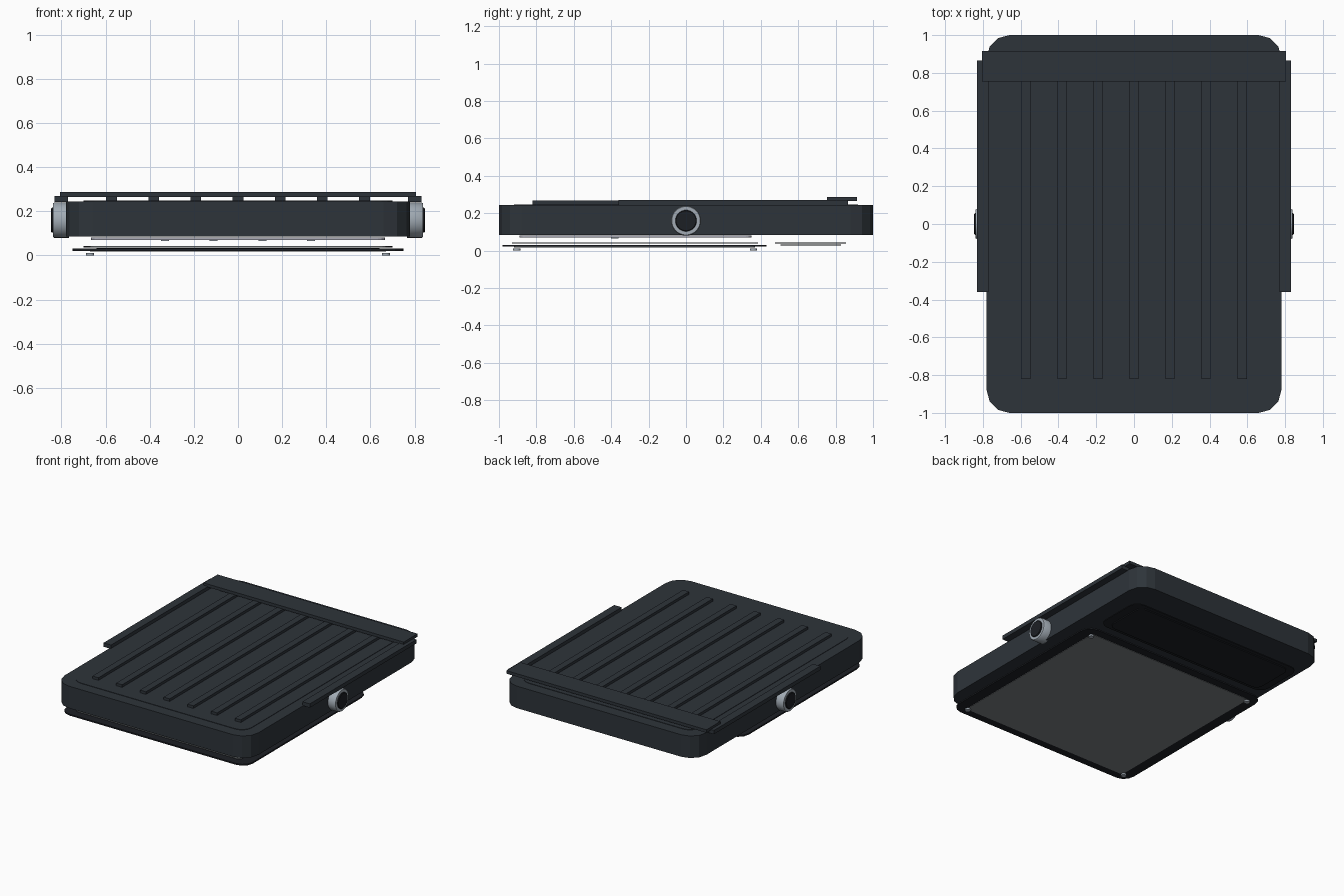
import bpy, bmesh, math
from mathutils import Matrix

if "Cube" in bpy.data.objects:
    bpy.data.objects.remove(bpy.data.objects["Cube"])


def material(name, rgb):
    m = bpy.data.materials.new(name)
    m.diffuse_color = (*rgb, 1)
    m.use_nodes = True
    m.node_tree.nodes["Principled BSDF"].inputs["Base Color"].default_value = m.diffuse_color
    return m


DARK = material("dark_shell", (0.027, 0.034, 0.042))
BLACK = material("black_trim", (0.012, 0.014, 0.018))
GLASS = material("grey_glass", (0.20, 0.22, 0.23))
METAL = material("metal", (0.36, 0.41, 0.46))
SHEET = material("pale_sheet", (0.40, 0.40, 0.47))


def finish(bm, name, mat, smooth=False):
    bmesh.ops.recalc_face_normals(bm, faces=bm.faces[:])
    me = bpy.data.meshes.new(name)
    bm.to_mesh(me)
    bm.free()
    me.materials.append(mat)
    ob = bpy.data.objects.new(name, me)
    bpy.context.collection.objects.link(ob)
    if smooth:
        bpy.context.view_layer.objects.active = ob
        ob.select_set(True)
        bpy.ops.object.shade_smooth_by_angle(angle=math.radians(35))
        ob.select_set(False)
    return ob


def slab(name, x, y, z, mat, corner=0, segments=3):
    """Flat block from (min, max) ranges, with rounded upright corners."""
    bm = bmesh.new()
    bmesh.ops.create_cube(bm, size=1)
    for v in bm.verts:
        v.co = [r[0] + (c + 0.5) * (r[1] - r[0]) for c, r in zip(v.co, (x, y, z))]
    if corner:
        upright = [e for e in bm.edges
                   if abs(e.verts[0].co.z - e.verts[1].co.z) > 1e-5]
        bmesh.ops.bevel(bm, geom=upright, offset=corner, segments=segments,
                        profile=0.5, affect='EDGES')
    return finish(bm, name, mat)


def lathe(name, profile, matrix, mat, sides=32):
    """Spin a closed (radius, height) profile about z, then place it."""
    bm = bmesh.new()
    vs = [bm.verts.new((r, 0, h)) for r, h in profile]
    es = [bm.edges.new((vs[i], vs[(i + 1) % len(vs)])) for i in range(len(vs))]
    bmesh.ops.spin(bm, geom=vs + es, cent=(0, 0, 0), axis=(0, 0, 1),
                   angle=math.tau, steps=sides, use_duplicate=False)
    bmesh.ops.remove_doubles(bm, verts=bm.verts[:], dist=1e-5)
    bmesh.ops.transform(bm, matrix=matrix, verts=bm.verts[:])
    return finish(bm, name, mat, smooth=True)


# Main shell and the shallow raised panel on its top
slab("body", (-0.78, 0.78), (-1, 1), (0.085, 0.245), DARK, 0.12)
slab("top_panel", (-0.70, 0.70), (-0.92, 0.92), (0.24, 0.248), DARK, 0.08, 4)

# Seven long ribs and the cross bar over their rear ends
for i in range(7):
    cx = (i - 3) * 0.191
    slab(f"rib_{i + 1}", (cx - 0.024, cx + 0.024), (-0.82, 0.82), (0.243, 0.267), DARK)
slab("rear_bar", (-0.805, 0.805), (0.755, 0.915), (0.265, 0.287), DARK)

for s, side in ((-1, "left"), (1, "right")):
    # Side rails
    slab(f"{side}_rail", sorted((s * 0.77, s * 0.83)), (-0.36, 0.865),
         (0.242, 0.27), DARK)
    # Round side port: metal ring with dark centre
    place = Matrix.Translation((0, 0, 0.16)) @ Matrix.Rotation(s * math.pi / 2, 4, 'Y')
    lathe(f"{side}_ring", [(0.056, 0.765), (0.08, 0.765), (0.08, 0.832),
                           (0.076, 0.838), (0.056, 0.838)], place, METAL)
    lathe(f"{side}_port", [(0, 0.765), (0.057, 0.765), (0.057, 0.842),
                           (0.053, 0.846), (0, 0.846)], place, BLACK)

# Stacked floating sheets beneath the shell
slab("backing_sheet", (-0.665, 0.665), (-0.89, 0.35), (0.07, 0.082), SHEET, 0.03)
slab("inner_glass", (-0.67, 0.67), (-0.93, 0.385), (0.037, 0.043), GLASS, 0.03)
slab("base_plate", (-0.75, 0.75), (-0.98, 0.43), (0.021, 0.031), BLACK, 0.08)
slab("lower_glass", (-0.67, 0.67), (-0.92, 0.37), (0.018, 0.024), GLASS, 0.02)

# Small tabs on the backing sheet
for i, cx in enumerate((-0.33, -0.11, 0.11, 0.33)):
    slab(f"tab_{i + 1}", (cx - 0.018, cx + 0.018), (-0.40, -0.36), (0.065, 0.072), METAL)

# Rear two-layer panel
slab("rear_panel", (-0.70, 0.70), (0.475, 0.855), (0.037, 0.044), BLACK, 0.07, 4)
slab("rear_panel_inset", (-0.64, 0.64), (0.505, 0.83), (0.027, 0.034), BLACK, 0.05, 4)

# Feet
for cx in (-0.67, 0.67):
    for cy in (-0.905, 0.36):
        lathe("foot", [(0, 0), (0.019, 0), (0.019, 0.012), (0, 0.012)],
              Matrix.Translation((cx, cy, 0)), METAL, 16)
